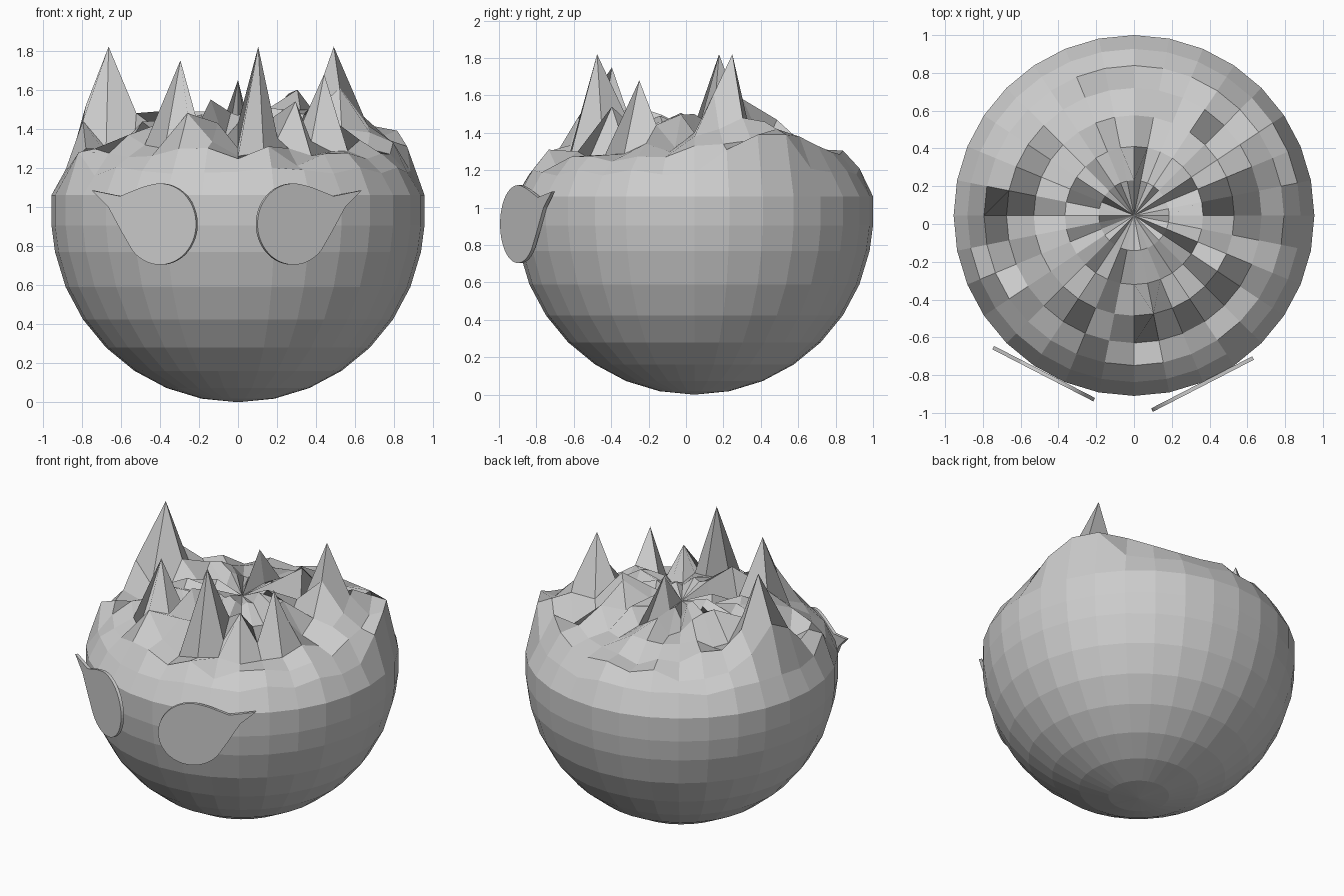
import bpy, bmesh, random
from math import sin, cos, pi, radians

cube = bpy.data.objects.get("Cube")
if cube:
    bpy.data.objects.remove(cube)

random.seed(11)
SEGS, R, CY = 32, 0.955, 0.045


def material(name, rgb):
    m = bpy.data.materials.new(name)
    m.use_nodes = True
    m.diffuse_color = (*rgb, 1)
    m.node_tree.nodes["Principled BSDF"].inputs["Base Color"].default_value = (*rgb, 1)
    return m


grey = material("plain grey", (0.6, 0.6, 0.6))


def finish(name, bm):
    bmesh.ops.recalc_face_normals(bm, faces=bm.faces)
    mesh = bpy.data.meshes.new(name)
    bm.to_mesh(mesh)
    bm.free()
    mesh.materials.append(grey)
    obj = bpy.data.objects.new(name, mesh)
    bpy.context.collection.objects.link(obj)
    return obj


# Body: rounded bowl below, flattened rough crown above.
# Ring radii follow a sphere; crown rings list height and roughness.
rings = [(R * sin(k * pi / 16), R - R * cos(k * pi / 16), 0) for k in range(1, 8)]
rings += [(R, 0.905, 0), (R, 1.06, 0)]
crown = [(1.19, 0.02), (1.27, 0.04), (1.32, 0.06), (1.38, 0.08), (1.42, 0.08), (1.44, 0.07)]
rings += [(R * sin((6 - i) * pi / 16), z, n) for i, (z, n) in enumerate(crown)]

# Hand-set crown heights: ring -> {segment counted from +x towards +y: height}
heights = {
    9: {1: 1.31, 2: 1.39, 3: 1.39, 8: 1.21, 18: 1.28, 19: 1.16, 22: 1.17, 23: 1.175, 24: 1.18},
    10: {0: 1.33, 1: 1.34, 2: 1.36, 3: 1.42, 4: 1.38, 5: 1.33, 14: 1.36, 15: 1.52,
         16: 1.44, 17: 1.30, 25: 1.31, 26: 1.21},
    11: {0: 1.38, 1: 1.42, 2: 1.48, 3: 1.46, 5: 1.36, 8: 1.31, 14: 1.48, 15: 1.82,
         16: 1.30, 17: 1.25, 18: 1.22, 22: 1.48, 24: 1.26, 25: 1.28, 26: 1.30},
    12: {0: 1.40, 1: 1.61, 2: 1.82, 5: 1.47, 8: 1.38, 15: 1.48, 16: 1.34,
         21: 1.75, 24: 1.30, 25: 1.82, 27: 1.54, 29: 1.68},
    13: {3: 1.60, 4: 1.58, 22: 1.55},
    14: {8: 1.65},
}

bm = bmesh.new()
bottom = bm.verts.new((0, CY, 0))
top = bm.verts.new((0, CY, 1.41))
grid = []
for k, (r, z, noise) in enumerate(rings):
    row = []
    for s in range(SEGS):
        a = 2 * pi * s / SEGS
        h = heights.get(k, {}).get(s, z + random.uniform(-noise, noise))
        row.append(bm.verts.new((r * cos(a), CY + r * sin(a), h)))
    grid.append(row)
for s in range(SEGS):
    t = (s + 1) % SEGS
    bm.faces.new((bottom, grid[0][t], grid[0][s]))
    bm.faces.new((top, grid[-1][s], grid[-1][t]))
    for lo, hi in zip(grid, grid[1:]):
        bm.faces.new((lo[s], lo[t], hi[t], hi[s]))
finish("spiky_body", bm)

# Eyes: thin round plates drawn out to a point at the outer upper corner
outline = [(0.185 + 0.185 * cos(radians(d)), 0.912 + 0.208 * sin(radians(d)))
           for d in range(75, 322, 6)]
outline += [(0.38, 0.87), (0.45, 1.0), (0.535, 1.085), (0.39, 1.055), (0.28, 1.10)]


def eye(name, side, x0, y0):
    bm = bmesh.new()
    slope, half = 0.515, 0.009
    face = bm.faces.new([bm.verts.new((x0 + side * a, y0 + slope * a - half, z))
                         for a, z in outline])
    back = bmesh.ops.extrude_face_region(bm, geom=[face])["geom"]
    verts = [g for g in back if isinstance(g, bmesh.types.BMVert)]
    bmesh.ops.translate(bm, verts=verts, vec=(-side * half, 2 * half, 0))
    return finish(name, bm)


eye("left_eye", 1, 0.10, -0.985)
eye("right_eye", -1, -0.215, -0.93)
